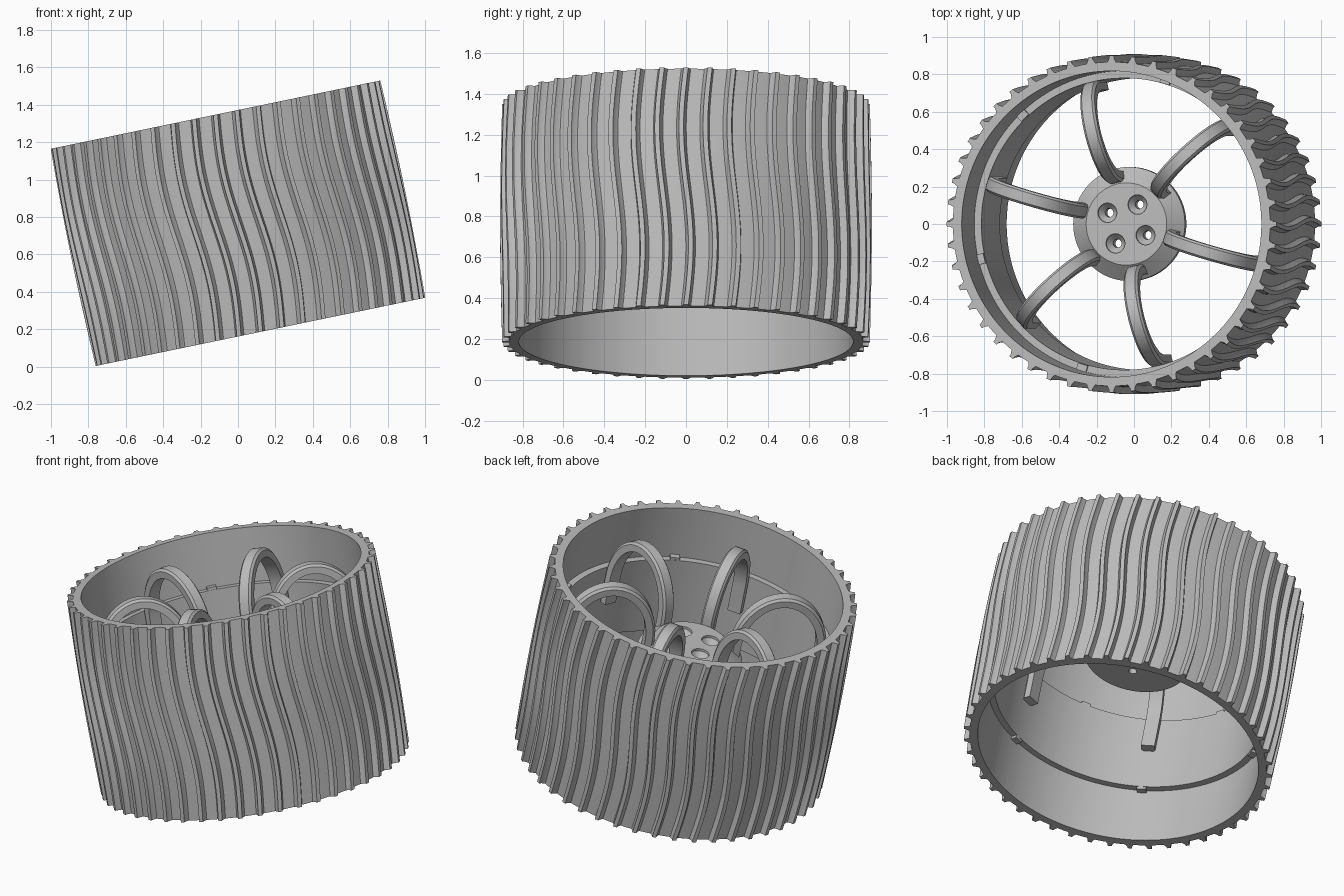
import bpy, bmesh
from math import sin, cos, pi, radians
from mathutils import Matrix, Vector

cube = bpy.data.objects.get("Cube")
if cube:
    bpy.data.objects.remove(cube, do_unlink=True)

# Single grey material
grey = bpy.data.materials.new("plain_grey")
grey.use_nodes = True
grey.diffuse_color = (0.5, 0.5, 0.5, 1)
grey.node_tree.nodes["Principled BSDF"].inputs["Base Color"].default_value = (0.5, 0.5, 0.5, 1)

# The wheel is built along z, then leaned sideways
LEAN = Matrix.Translation((0, 0, 0.767)) @ Matrix.Rotation(radians(-11.7), 4, 'Y')
HALF = 0.593
SPOKE_ANGLES = [radians(-16.5 + 60 * k) for k in range(6)]


def polar(r, a, z):
    return Vector((r * cos(a), r * sin(a), z))


def make_object(name, bm, matrix=LEAN):
    bmesh.ops.recalc_face_normals(bm, faces=bm.faces)
    mesh = bpy.data.meshes.new(name)
    bm.to_mesh(mesh)
    bm.free()
    mesh.materials.append(grey)
    obj = bpy.data.objects.new(name, mesh)
    bpy.context.collection.objects.link(obj)
    obj.matrix_world = matrix
    return obj


def smooth(obj, angle=30):
    bpy.ops.object.select_all(action='DESELECT')
    obj.select_set(True)
    bpy.context.view_layer.objects.active = obj
    bpy.ops.object.shade_smooth_by_angle(angle=radians(angle))


def skin(rings, loop=False):
    """Join closed rings of points; cap the ends or loop back to the start."""
    bm = bmesh.new()
    rows = [[bm.verts.new(p) for p in ring] for ring in rings]
    n = len(rows[0])
    pairs = list(zip(rows, rows[1:]))
    if loop:
        pairs.append((rows[-1], rows[0]))
    else:
        bm.faces.new(rows[0])
        bm.faces.new(rows[-1])
    for a, b in pairs:
        for i in range(n):
            j = (i + 1) % n
            bm.faces.new((a[i], a[j], b[j], b[i]))
    return bm


def lathe(profile, count, centre=(0, 0, 0)):
    c = Vector(centre)
    return skin([[c + polar(r, 2 * pi * i / count, z) for i in range(count)]
                 for r, z in profile])


# Rim with 48 wavy tread bars and a thicker inner band
TREADS = 48
TOOTH = [(-0.027, 0), (-0.015, 0.02), (-0.013, 0.034), (0.013, 0.034),
         (0.015, 0.02), (0.027, 0), (0.0654, 0)]
columns = [(2 * pi * k / TREADS + da, h) for k in range(TREADS) for da, h in TOOTH]
rings = []
LEVELS = 24
for i in range(LEVELS + 1):
    t = i / LEVELS
    base = 0.866 + 0.01 * sin(pi * t)
    wave = 0.026 * sin(2 * pi * t)
    rings.append([polar(base + h, a + wave, HALF * (2 * t - 1)) for a, h in columns])
for r, z in [(0.818, HALF), (0.818, 0.26), (0.78, 0.26),
             (0.78, -0.23), (0.818, -0.23), (0.818, -HALF)]:
    rings.append([polar(r, a, z) for a, h in columns])
smooth(make_object("treaded_rim", skin(rings, loop=True)))

# Hub with a sloped shoulder and four countersunk bolt holes
hub = make_object("hub", lathe([(0.305, 0.09), (0.305, 0.13), (0.22, 0.2)], 64))
for k in range(4):
    centre = polar(0.12, radians(60 + 90 * k), 0)
    cutter = make_object("bolt_hole_cutter", lathe(
        [(0.023, 0), (0.023, 0.15), (0.052, 0.185), (0.052, 0.3)], 24, centre))
    cutter.hide_render = True
    mod = hub.modifiers.new("bolt_hole", 'BOOLEAN')
    mod.operation = 'DIFFERENCE'
    mod.solver = 'EXACT'
    mod.object = cutter
    bpy.context.view_layer.objects.active = hub
    bpy.context.view_layer.update()
    bpy.ops.object.modifier_apply(modifier=mod.name)
    bpy.data.objects.remove(cutter, do_unlink=True)
smooth(hub)

# Arched spokes: rise from the hub, then drop along the inner band
STEPS = 28
path = [Vector((0.255, 0.11))]
for i in range(STEPS + 1):
    t = pi * i / STEPS
    path.append(Vector((0.505 - 0.25 * cos(t), 0.21 + 0.32 * sin(t))))
path.append(Vector((0.755, 0.03)))
# Section as (outward, sideways), outer corners chamfered
SECTION = [(-0.028, -0.04), (0.014, -0.04), (0.028, -0.028),
           (0.028, 0.028), (0.014, 0.04), (-0.028, 0.04)]
for k, angle in enumerate(SPOKE_ANGLES):
    rings = []
    for i, p in enumerate(path):
        d = (path[min(i + 1, len(path) - 1)] - path[max(i - 1, 0)]).normalized()
        out = Vector((-d.y, d.x))
        side = Vector((-sin(angle), cos(angle), 0))
        ring = []
        for o, s in SECTION:
            q = p + out * o
            ring.append(polar(q.x, angle, q.y) + side * s)
        rings.append(ring)
    smooth(make_object(f"spoke_{k + 1}", skin(rings)))

# Small locating tabs on both ledges of the inner band
for label, z, turn in (("upper", 0.265, radians(30)), ("lower", -0.235, 0)):
    for k, angle in enumerate(SPOKE_ANGLES):
        bm = bmesh.new()
        bmesh.ops.create_cube(bm, size=1)
        place = (Matrix.Rotation(angle + turn, 4, 'Z')
                 @ Matrix.Translation((0.8, 0, z)) @ Matrix.Diagonal((0.036, 0.055, 0.024, 1)))
        bmesh.ops.transform(bm, matrix=place, verts=bm.verts)
        make_object(f"{label}_tab_{k + 1}", bm)
